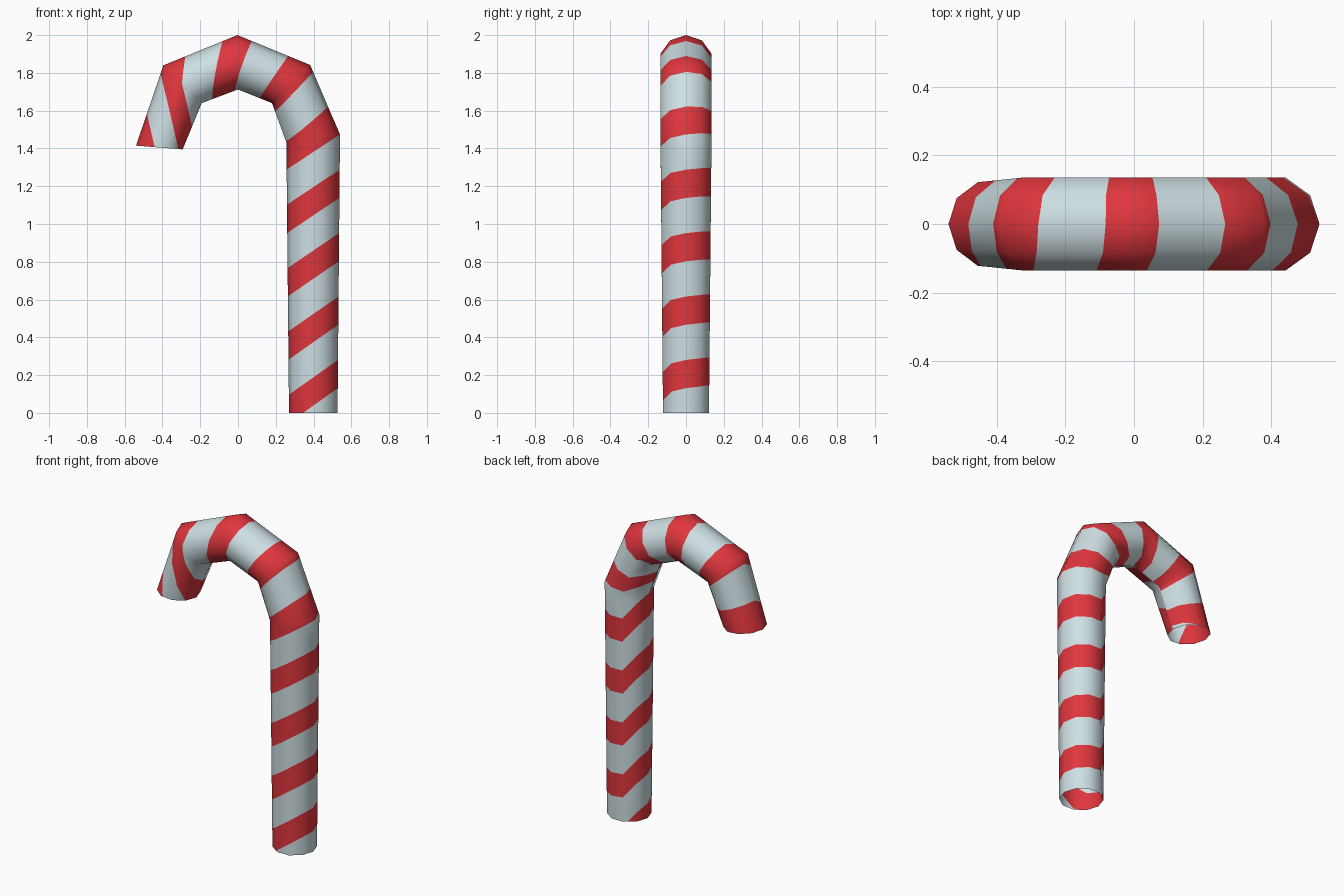
import bpy, bmesh, math
from mathutils import Vector

if "Cube" in bpy.data.objects:
    bpy.data.objects.remove(bpy.data.objects["Cube"])

SIDES = 10
DUTY = 0.445      # red share of one stripe period

# rings: inner x, inner z, outer x, outer z, half depth in y
RINGS = [(0.27, 0.0, 0.527, 0.0, 0.128),
         (0.256, 1.432, 0.54, 1.474, 0.142),
         (0.18, 1.64, 0.382, 1.842, 0.143),
         (0.0, 1.712, -0.003, 2.0, 0.143),
         (-0.192, 1.64, -0.395, 1.84, 0.142),
         (-0.293, 1.395, -0.54, 1.415, 0.128)]

# stripe phase at the outer edge, and the shift to the inner edge (front / back way)
OUTER = [0.61, 5.0, 6.11, 7.22, 8.33, 9.44]
FRONT = [0.55, 0.43, 0.05, -0.28, -0.68, -1.1]
BACK = [-0.45, -0.57, -0.3, -0.2, 0.0, 0.1]
BACK_EASE = [0.0, 0.06, 0.11, 0.17, 0.75, 1.0]


def material(name, color):
    m = bpy.data.materials.new(name)
    m.diffuse_color = (*color, 1)
    m.use_nodes = True
    m.node_tree.nodes["Principled BSDF"].inputs["Base Color"].default_value = m.diffuse_color
    return m


def point(i, j):
    """Ring point at side j, j = -5..5, 0 is the outer edge; front is negative."""
    xi, zi, xo, zo, r = RINGS[i]
    a = 2 * math.pi * j / SIDES
    inner, outer = Vector((xi, 0, zi)), Vector((xo, 0, zo))
    p = (inner + outer) / 2 + (outer - inner) / 2 * math.cos(a)
    p.y = r * math.sin(a)
    if j <= 0:
        phase = OUTER[i] + FRONT[i] * (1 - math.cos(a)) / 2
    else:
        phase = OUTER[i] + BACK[i] * BACK_EASE[j]
    return p, phase


def clip(poly, level, sign):
    """Keep the part of a polygon where sign * (phase - level) >= 0."""
    out = []
    for (p, f), (q, g) in zip(poly, poly[1:] + poly[:1]):
        a, b = sign * (f - level), sign * (g - level)
        if a >= 0:
            out.append((p, f))
        if a * b < 0:
            out.append((p.lerp(q, a / (a - b)), level))
    return out


# striped cane tube, open at both ends, cut along the stripe borders
bm = bmesh.new()
for i in range(len(RINGS) - 1):
    for j in range(-5, 5):
        quad = [point(i, j), point(i, j + 1), point(i + 1, j + 1), point(i + 1, j)]
        lo = math.floor(min(f for _, f in quad))
        hi = math.floor(max(f for _, f in quad))
        for k in range(lo, hi + 1):
            for start, end, index in ((k, k + DUTY, 1), (k + DUTY, k + 1, 0)):
                part = clip(quad, start, 1)
                part = clip(part, end, -1) if part else part
                if len(part) >= 3:
                    face = bm.faces.new([bm.verts.new(p) for p, _ in part])
                    face.material_index = index
bmesh.ops.remove_doubles(bm, verts=bm.verts, dist=0.0005)
bmesh.ops.recalc_face_normals(bm, faces=bm.faces)

mesh = bpy.data.meshes.new("striped_cane")
bm.to_mesh(mesh)
bm.free()
mesh.materials.append(material("pale blue white", (0.62, 0.74, 0.77)))
mesh.materials.append(material("red", (0.74, 0.037, 0.047)))
cane = bpy.data.objects.new("striped_cane", mesh)
bpy.context.collection.objects.link(cane)
bpy.context.view_layer.objects.active = cane
cane.select_set(True)
bpy.ops.object.shade_smooth_by_angle(angle=math.radians(60))
